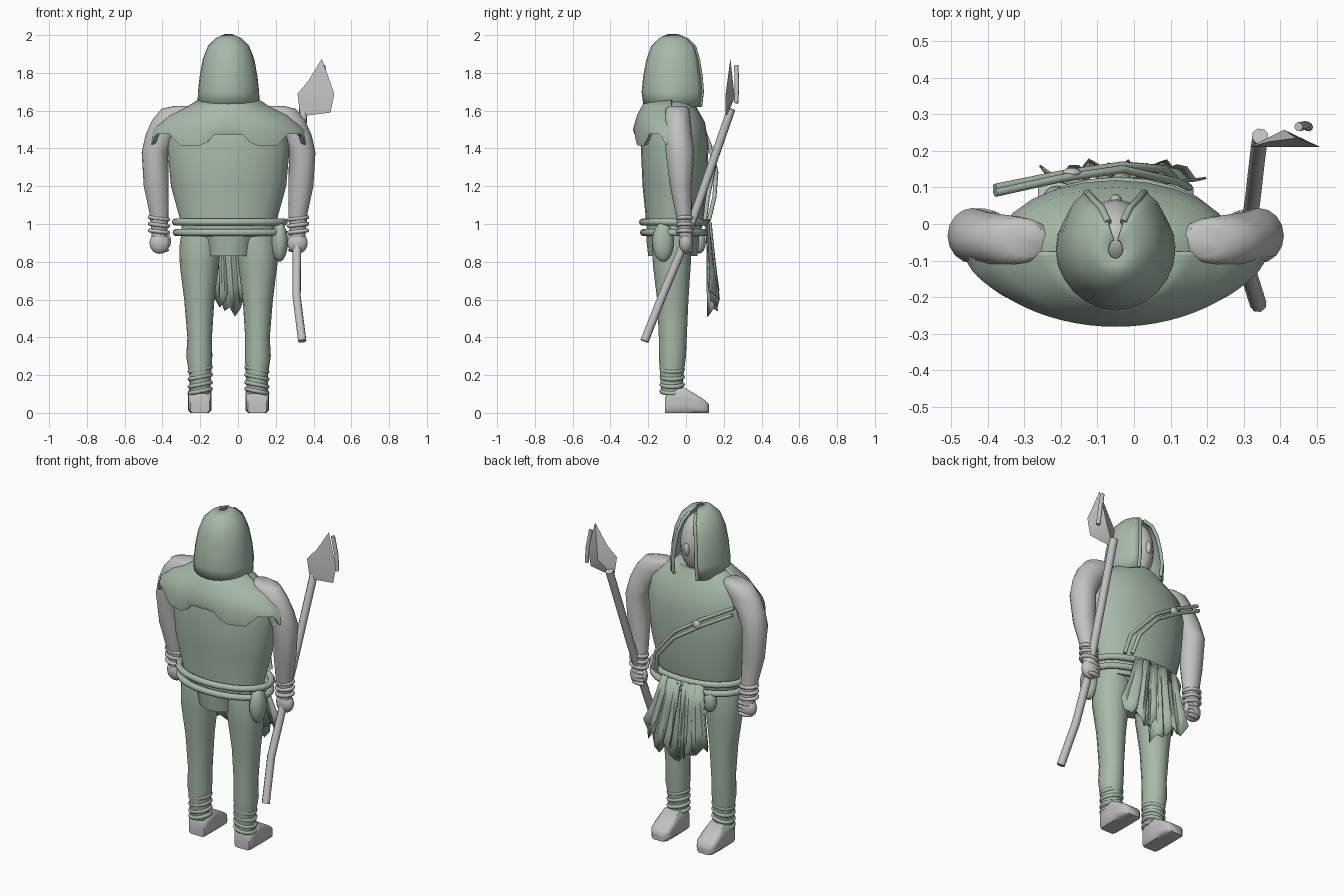
import bpy, bmesh, math
from math import sin, cos, pi, radians

cube = bpy.data.objects.get("Cube")
if cube:
    bpy.data.objects.remove(cube)

CX = -0.05  # body centre line


def material(name, rgb):
    m = bpy.data.materials.new(name)
    m.use_nodes = True
    m.diffuse_color = (*rgb, 1)
    m.node_tree.nodes["Principled BSDF"].inputs["Base Color"].default_value = (*rgb, 1)
    return m


GREEN = material("sage cloth", (0.385, 0.49, 0.4))
GREY = material("pale grey", (0.54, 0.54, 0.54))


def finish(ob, mat, angle=50):
    ob.data.materials.clear()
    ob.data.materials.append(mat)
    bpy.ops.object.select_all(action='DESELECT')
    ob.select_set(True)
    bpy.context.view_layer.objects.active = ob
    bpy.ops.object.shade_smooth_by_angle(angle=radians(angle))
    return ob


def grid(name, rows, mat, closed=False, caps=False, thick=0, angle=50):
    """Skin a list of equal-length point rows."""
    bm = bmesh.new()
    vs = [[bm.verts.new(p) for p in r] for r in rows]
    n = len(rows[0])
    for a, b in zip(vs, vs[1:]):
        for i in range(n if closed else n - 1):
            j = (i + 1) % n
            bm.faces.new((a[i], a[j], b[j], b[i]))
    if caps:
        bm.faces.new(vs[0])
        bm.faces.new(vs[-1])
    bmesh.ops.remove_doubles(bm, verts=bm.verts, dist=1e-5)
    bmesh.ops.recalc_face_normals(bm, faces=bm.faces)
    me = bpy.data.meshes.new(name)
    bm.to_mesh(me)
    bm.free()
    ob = bpy.data.objects.new(name, me)
    bpy.context.collection.objects.link(ob)
    if thick:
        s = ob.modifiers.new("thickness", 'SOLIDIFY')
        s.thickness, s.offset = thick, 0
    return finish(ob, mat, angle)


def loft(name, rings, mat, n=16):
    """Stack of horizontal ellipses given as x, y, z, rx, ry."""
    rows = [[(x + rx * cos(2 * pi * i / n), y + ry * sin(2 * pi * i / n), z)
             for i in range(n)] for x, y, z, rx, ry in rings]
    return grid(name, rows, mat, closed=True, caps=True)


def tube(name, pts, r, mat, closed=False):
    cu = bpy.data.curves.new(name, 'CURVE')
    cu.dimensions, cu.bevel_depth, cu.bevel_resolution = '3D', r, 2
    cu.use_fill_caps = True
    sp = cu.splines.new('POLY')
    sp.points.add(len(pts) - 1)
    for p, q in zip(sp.points, pts):
        p.co = (*q, 1)
    sp.use_cyclic_u = closed
    ob = bpy.data.objects.new(name, cu)
    bpy.context.collection.objects.link(ob)
    bpy.ops.object.select_all(action='DESELECT')
    ob.select_set(True)
    bpy.context.view_layer.objects.active = ob
    bpy.ops.object.convert(target='MESH')
    return finish(bpy.context.object, mat)


def loop(name, c, rx, ry, r, mat, tilt=0):
    pts = [(c[0] + rx * cos(a), c[1] + ry * sin(a), c[2] + tilt * cos(a))
           for a in (2 * pi * i / 24 for i in range(24))]
    return tube(name, pts, r, mat, closed=True)


def ball(name, c, size, mat):
    bpy.ops.mesh.primitive_uv_sphere_add(segments=14, ring_count=10, location=c)
    ob = bpy.context.object
    ob.name = name
    ob.scale = size
    return finish(ob, mat)


# Torso and hips
loft("torso", [(CX, -.07, 1.66, .14, .11), (CX, -.07, 1.61, .23, .13),
               (CX, -.06, 1.54, .30, .16), (CX, -.06, 1.42, .325, .18),
               (CX, -.06, 1.2, .305, .17), (CX, -.06, 1.0, .25, .15),
               (CX, -.07, .93, .25, .14)], GREEN, 24)
loft("hips", [(CX, -.07, .97, .25, .14), (CX, -.07, .92, .155, .14), (CX, -.07, .83, .13, .13)], GREEN)

# Mantle over the back and shoulders, pointed at the spine, with a broad ragged hem
profile = [(1.665, .14, .13), (1.62, .21, .16), (1.57, .32, .185), (1.5, .40, .205),
           (1.45, .415, .2), (1.455, .4, .18)]
N = 32
rows = []
for k, (z, rx, ry) in enumerate(profile):
    row = []
    for i in range(N + 1):
        a = radians(184 + 172 * i / N)
        scallop = .03 * max(-1, min(1, 2.2 * cos(i * 2 * pi * 3 / N))) if k > 3 else 0
        row.append((CX + rx * cos(a), -.07 - ry * abs(sin(a)) ** 1.25, z - scallop))
    rows.append(row)
grid("mantle", rows, GREEN, thick=.012)

# Hood, open towards the face, with rolled edges
hood = [(1.62, .16, .15, 30), (1.7, .157, .16, 30), (1.78, .148, .152, 29), (1.87, .132, .135, 27),
        (1.94, .105, .11, 22), (1.98, .065, .07, 18), (2.0, .02, .025, 14)]
rows = []
for z, rx, ry, gap in hood:
    span = [radians(90 + gap + (360 - 2 * gap) * i / 20) for i in range(21)]
    rows.append([(CX + rx * cos(a), -.07 + ry * sin(a) * (1.12 if sin(a) > .5 else 1), z) for a in span])
grid("hood", rows, GREEN, thick=.01)
for end, side in ((0, "right"), (-1, "left")):
    tube("hood_edge_" + side, [r[end] for r in rows[:-1]], .01, GREEN)

# Head
ball("face", (CX, -.04, 1.79), (.088, .11, .175), GREY)
ball("nose", (CX, .06, 1.78), (.018, .022, .04), GREY)
loft("neck", [(CX, -.06, 1.58, .08, .08), (CX, -.06, 1.7, .07, .07)], GREY)

# Limbs on both sides
for s, side in ((-1, "right"), (1, "left")):
    def X(d):
        return CX + s * d
    loft("arm_" + side, [(X(.24), -.045, 1.625, .05, .045), (X(.265), -.045, 1.61, .09, .063),
                         (X(.3), -.045, 1.55, .105, .07), (X(.355), -.04, 1.47, .085, .072),
                         (X(.39), -.032, 1.38, .07, .076), (X(.383), -.027, 1.2, .066, .058),
                         (X(.368), -.012, 1.06, .051, .044), (X(.366), 0, .93, .04, .036)], GREY)
    for i, z in enumerate((.96, .995, 1.03)):
        loop("wrist_band_%s_%d" % (side, i + 1), (X(.368), -.006, z), .048, .038, .011, GREY, .006 * s)
    ball("hand_" + side, (X(.365), 0, .9), (.055, .038, .058), GREY)
    for i in range(4):
        ball("finger_%s_%d" % (side, i + 1), (X(.355), .022, .862 + i * .022), (.042, .016, .013), GREY)
    ball("thumb_" + side, (X(.32), .01, .91), (.016, .018, .034), GREY)

    loft("leg_" + side, [(X(.145), -.075, .95, .105, .1), (X(.15), -.075, .88, .11, .105),
                         (X(.155), -.075, .78, .103, .1), (X(.155), -.07, .6, .08, .083),
                         (X(.153), -.07, .4, .065, .074), (X(.155), -.072, .3, .069, .072),
                         (X(.15), -.075, .2, .058, .062), (X(.152), -.075, .1, .055, .055)], GREEN)
    for i, z in enumerate((.115, .15, .19, .23)):
        loop("ankle_wrap_%s_%d" % (side, i + 1), (X(.15), -.073, z), .055, .055, .012, GREEN, -.012 * s)

    # Foot: flat-soled sections along its length
    rows = []
    for y, w, h in ((-.11, .05, .08), (-.095, .06, .115), (-.01, .062, .135), (.05, .062, .1),
                    (.1, .06, .068), (.122, .04, .045)):
        rows.append([(X(.152) + w * max(-1, min(1, 1.4 * cos(a))), y, h * max(0, min(1, .5 + .6 * sin(a))))
                     for a in (2 * pi * (i + .5) / 16 for i in range(16))])
    grid("foot_" + side, rows, GREY, closed=True, caps=True)
    for i, d in enumerate((.112, .19)):
        ball("toe_%s_%d" % (side, i + 1), (X(d), .09, .028), (.022, .026, .024), GREY)

# Belts, pouches and buckle
loop("upper_belt", (-.043, -.06, 1.01), .288, .17, .019, GREEN)
loop("lower_belt", (-.043, -.06, .955), .285, .165, .019, GREEN)
ball("large_pouch", (.22, -.122, .905), (.045, .057, .105), GREEN)
ball("small_pouch", (-.21, .07, .905), (.04, .035, .062), GREEN)
ball("belt_buckle", (CX, .115, .99), (.035, .016, .02), GREY)

# Twin chest straps
for i, d in enumerate((0, .035)):
    tube("chest_strap_%d" % (i + 1), [(-.38, .085 + d * .4, 1.52 - d), (-.2, .125 + d * .3, 1.42 - d),
                                      (-.03, .15 + d * .3, 1.31 - d), (.12 - d, .115 + d, 1.14),
                                      (.15 - d, .1 + d * .6, 1.02)], .011, GREEN)
ball("strap_clasp", (-.17, .14, 1.385), (.026, .014, .026), GREY)

# Ragged hanging cloth: broad overlapping panels with shallow folds
for k in range(5):
    top, low = -.155 + k * .048, -.19 + k * .08
    hem = (.6, .56, .51, .56, .62)[k]
    ragged = (.2, .06, .1, 0, .08, .24)
    rows = []
    for t in (0, .35, .7, 1):
        row = []
        for i in range(6):
            f = i / 5 - .5
            x = (top + f * .09) * (1 - t) + (low + f * .135) * t
            y = .115 + .025 * t + .012 * (k % 2) + (.006 + .02 * t) * sin(f * 8 + k * 2)
            row.append((x, y, 1.01 - (1.01 - hem) * t * (1 - ragged[i] * t)))
        rows.append(row)
    grid("cloth_panel_%d" % (k + 1), rows, GREEN, thick=.006, angle=30)

# Spear shaft and ridged blade
tube("shaft", [(.34, -.22, .38), (.31, -.125, .62), (.312, -.02, .87), (.325, .07, 1.12),
               (.335, .16, 1.38), (.345, .24, 1.61)], .023, GREY)
outline = [(.444, 1.875), (.51, 1.69), (.49, 1.59), (.33, 1.57), (.315, 1.69), (.37, 1.755)]
depth = (.235, .21, .21, .215, .21, .225)
rim = [(x, y, z) for (x, z), y in zip(outline, depth)]
bm_ridges = [[(.41, y, 1.67)] * len(rim) for y in (.21, .258)]
bm = bmesh.new()
corners = [bm.verts.new(p) for p in rim]
for ridge in bm_ridges:
    tip = bm.verts.new(ridge[0])
    for i, c in enumerate(corners):
        bm.faces.new((c, corners[i - 1], tip))
bmesh.ops.recalc_face_normals(bm, faces=bm.faces)
mesh = bpy.data.meshes.new("blade")
bm.to_mesh(mesh)
bm.free()
blade = bpy.data.objects.new("blade", mesh)
bpy.context.collection.objects.link(blade)
finish(blade, GREY, 30)
tube("blade_spine", [(.45, .266, 1.84), (.47, .27, 1.73), (.478, .265, 1.64)], .012, GREY)
